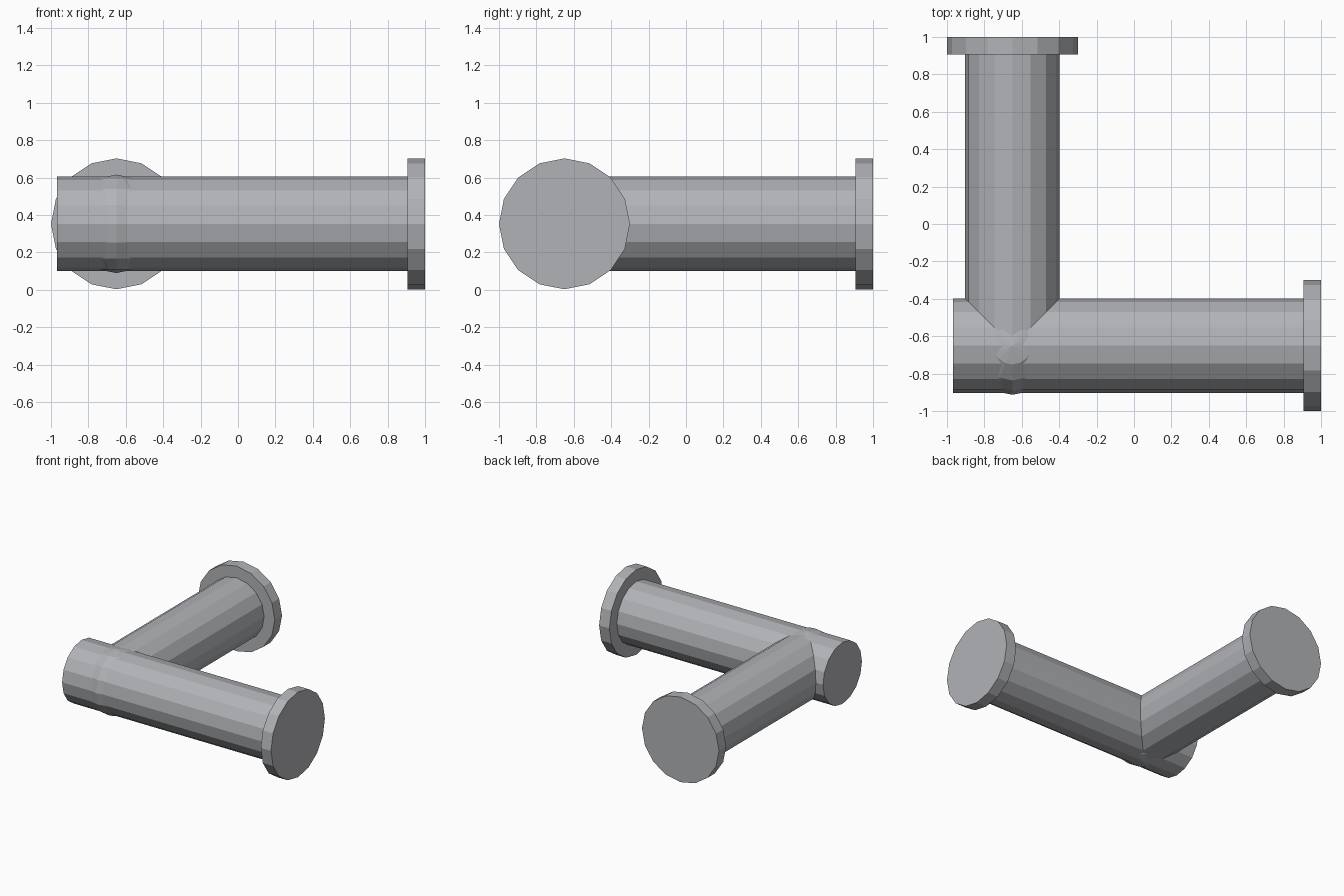
import bpy
from math import pi
from mathutils import Matrix, Vector

cube = bpy.data.objects.get("Cube")
if cube:
    bpy.data.objects.remove(cube)

SIDES = 16
CORNER = Vector((-0.65, -0.65, 0.353))   # where the pipe axes cross
PIPE_R, FLANGE_R, JOINT_R = 0.253, 0.35, 0.263

steel = bpy.data.materials.new("grey_steel")
steel.use_nodes = True
colour = (0.44, 0.45, 0.47, 1)
steel.diffuse_color = colour
steel.node_tree.nodes["Principled BSDF"].inputs["Base Color"].default_value = colour


def finish(name):
    obj = bpy.context.object
    obj.name = name
    obj.data.materials.append(steel)
    bpy.ops.object.shade_flat()
    return obj


def tube(name, axis, start, end, radius):
    """Closed 16-sided cylinder along x or y, with a corner pointing up."""
    centre = CORNER.copy()
    centre["xy".index(axis)] = (start + end) / 2
    bpy.ops.mesh.primitive_cylinder_add(vertices=SIDES, radius=radius, depth=end - start)
    obj = finish(name)
    turn = Matrix.Rotation(pi / 2, 4, "Y" if axis == "x" else "X")
    obj.data.transform(turn)
    obj.location = centre


# Main pipe and branch pipe
tube("main_pipe", "x", -0.967, 0.91, PIPE_R)
tube("branch_pipe", "y", CORNER.y, 0.91, PIPE_R)

# End flanges
tube("main_flange", "x", 0.907, 1.0, FLANGE_R)
tube("branch_flange", "y", 0.907, 1.0, FLANGE_R)

# Ball joint that bulges slightly through the pipe walls
bpy.ops.mesh.primitive_uv_sphere_add(segments=SIDES, ring_count=SIDES // 2,
                                     radius=JOINT_R, location=CORNER)
finish("ball_joint")
